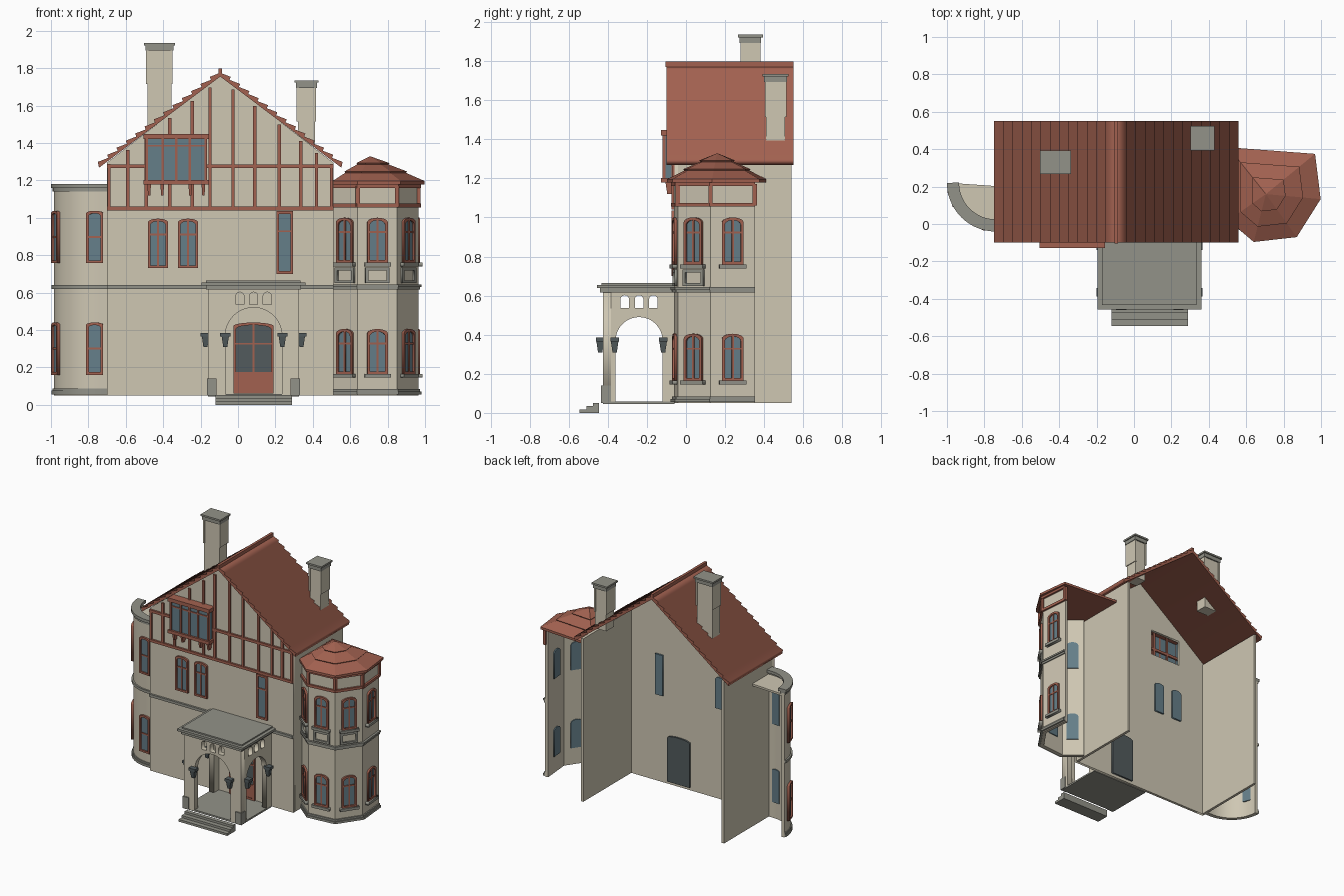
import bpy, bmesh, math
from mathutils import Matrix, Vector

if "Cube" in bpy.data.objects:
    bpy.data.objects.remove(bpy.data.objects["Cube"])


def material(name, rgb):
    m = bpy.data.materials.new(name)
    m.use_nodes = True
    m.diffuse_color = (*rgb, 1)
    m.node_tree.nodes["Principled BSDF"].inputs["Base Color"].default_value = (*rgb, 1)
    return m


plaster = material("plaster", (0.62, 0.57, 0.45))
brown = material("red brown", (0.36, 0.12, 0.08))
stone = material("grey stone", (0.29, 0.29, 0.25))
glass = material("blue glass", (0.13, 0.21, 0.25))
slate = material("dark slate", (0.085, 0.105, 0.11))


def add(name, mesh, mat):
    mesh.materials.clear()
    mesh.materials.append(mat)
    ob = bpy.data.objects.new(name, mesh)
    bpy.context.collection.objects.link(ob)
    return ob


def from_bmesh(name, bm, mat):
    bmesh.ops.recalc_face_normals(bm, faces=bm.faces)
    mesh = bpy.data.meshes.new(name)
    bm.to_mesh(mesh)
    bm.free()
    return add(name, mesh, mat)


def box(name, x0, x1, y0, y1, z0, z1, mat, taper=1):
    bm = bmesh.new()
    bmesh.ops.create_cube(bm, size=1)
    for v in bm.verts:
        k = taper if v.co.z < 0 else 1
        v.co = ((x0 + x1) / 2 + v.co.x * (x1 - x0) * k,
                (y0 + y1) / 2 + v.co.y * (y1 - y0) * k,
                (z0 + z1) / 2 + v.co.z * (z1 - z0))
    return from_bmesh(name, bm, mat)


def loft(name, rings, mat):
    """Closed skin through rings of equal length."""
    bm = bmesh.new()
    vs = [[bm.verts.new(p) for p in r] for r in rings]
    n = len(rings[0])
    for a, b in zip(vs, vs[1:]):
        for i in range(n):
            bm.faces.new((a[i], a[(i + 1) % n], b[(i + 1) % n], b[i]))
    bm.faces.new(vs[0])
    bm.faces.new(vs[-1])
    return from_bmesh(name, bm, mat)


def plate(name, loops, mat, w0, w1, origin=(0, 0), angle=0):
    """Upright filled outline with holes; w is the distance along its outward normal."""
    cu = bpy.data.curves.new(name, 'CURVE')
    cu.dimensions, cu.fill_mode, cu.extrude = '2D', 'BOTH', (w1 - w0) / 2
    for pts in loops:
        s = cu.splines.new('POLY')
        s.points.add(len(pts) - 1)
        for p, (u, z) in zip(s.points, pts):
            p.co = (u, z, 0, 1)
        s.use_cyclic_u = True
    tmp = bpy.data.objects.new(name + "_outline", cu)
    bpy.context.collection.objects.link(tmp)
    dg = bpy.context.evaluated_depsgraph_get()
    mesh = bpy.data.meshes.new_from_object(tmp.evaluated_get(dg))
    bpy.data.objects.remove(tmp)
    mesh.transform(Matrix.Translation((*origin, 0)) @ Matrix.Rotation(angle, 4, 'Z')
                   @ Matrix.Rotation(math.pi / 2, 4, 'X') @ Matrix.Translation((0, 0, (w0 + w1) / 2)))
    return add(name, mesh, mat)


def rect(u0, u1, z0, z1):
    return [(u0, z0), (u1, z0), (u1, z1), (u0, z1)]


def arch(u0, u1, z0, z1, rise, n=12):
    c, r = (u0 + u1) / 2, (u1 - u0) / 2
    return [(u0, z0), (u1, z0)] + [(c + r * math.cos(math.pi * i / n),
            z1 - rise + rise * math.sin(math.pi * i / n)) for i in range(n + 1)]


def window(name, w, z0, z1, origin, angle=0, rise=0.02, pane=glass, split=0.68, upright=True):
    h, f, b = w / 2, 0.014, 0.005
    shape = (lambda i: arch(-h + i, h - i, z0 + i, z1 - i, rise)) if rise else \
            (lambda i: rect(-h + i, h - i, z0 + i, z1 - i))
    plate(name + "_frame", [shape(0), shape(f)], brown, -0.005, 0.014, origin, angle)
    plate(name + "_glass", [shape(f * 0.9)], pane, -0.033, 0.004, origin, angle)
    zm = z0 + (z1 - z0) * split
    plate(name + "_crossbar", [rect(-h + f, h - f, zm - b, zm + b)], brown, 0, 0.01, origin, angle)
    if upright:
        plate(name + "_mullion", [rect(-b, b, z0 + f, z1 - f)], brown, 0, 0.01, origin, angle)


def ribbon(name, path, z0, z1, inner, outer, mat, smooth=False):
    """Wall or moulding that follows a plan path, offset with mitred corners."""
    pts = [Vector(p) for p in path]
    dirs = [(b - a).normalized() for a, b in zip(pts, pts[1:])]
    rings = []
    for i, p in enumerate(pts):
        d0, d1 = dirs[max(i - 1, 0)], dirs[min(i, len(dirs) - 1)]
        n0, n1 = Vector((d0.y, -d0.x)), Vector((d1.y, -d1.x))
        m = (n0 + n1) / (1 + n0.dot(n1))
        a, b = p + m * inner, p + m * outer
        rings.append([(a.x, a.y, z0), (b.x, b.y, z0), (b.x, b.y, z1), (a.x, a.y, z1)])
    ob = loft(name, rings, mat)
    if smooth:
        bpy.ops.object.select_all(action='DESELECT')
        ob.select_set(True)
        bpy.context.view_layer.objects.active = ob
        bpy.ops.object.shade_smooth_by_angle(angle=math.radians(30))


# Main house: gabled front and two side walls, open at the back
L, R, FRONT, MID, SLOPE = -0.70, 0.51, -0.06, -0.095, 0.76
gable = [(L, 0.05), (R, 0.05), (R, 1.295), (MID, 1.76), (L, 1.295)]
plate("front_wall", [gable, rect(-0.46, -0.2, 1.21, 1.41)], plaster, -0.02, 0, (0, FRONT))
box("right_side_wall", L, L + 0.02, FRONT + 0.02, 0.54, 0.05, 1.295, plaster)
box("left_side_wall", R - 0.02, R, FRONT + 0.02, 0.54, 0.05, 1.295, plaster)
box("front_string_course", L, R, FRONT - 0.015, FRONT, 0.62, 0.64, stone)

# Roof with overlapping courses
COURSES, HALF = 13, 0.648


def roof_side(s):
    out = []
    for i in range(COURSES):
        for t, lift in ((i, 0.016), (i + 1, 0)):
            d = HALF * (1 - t / COURSES)
            out.append((MID + s * (d + lift * 0.4), 1.775 - SLOPE * d + lift))
    return out


right, left = roof_side(-1), roof_side(1)
eave = 1.775 - SLOPE * HALF - 0.015
plate("main_roof", [[(MID - HALF, eave)] + right + left[::-1][1:]
      + [(MID + HALF, eave), (MID, 1.755)]], brown, -0.55, 0.10)
box("roof_ridge", MID - 0.01, MID + 0.01, -0.105, 0.55, 1.77, 1.797, brown)

# Half timbering on the gable
for z in (1.04, 1.265):
    box("gable_rail", L, R, FRONT - 0.014, FRONT, z, z + 0.02, brown)
for x in (-0.69, -0.59, -0.49, -0.365, -0.245, -0.15, -0.027, 0.09, 0.22, 0.335, 0.42, 0.50):
    box("gable_post", x - 0.009, x + 0.009, FRONT - 0.012, FRONT, 1.05,
        1.745 - SLOPE * (abs(x - MID) + 0.009), brown)

# Front windows and door
window("tall_window_1", 0.108, 0.73, 0.995, (-0.428, FRONT))
window("tall_window_2", 0.108, 0.73, 0.995, (-0.267, FRONT))
window("stair_window", 0.09, 0.70, 1.035, (0.25, FRONT), rise=0, upright=False)
window("door", 0.215, 0.06, 0.44, (0.083, FRONT), pane=slate, split=0.7)
box("door_panel", -0.02, 0.185, FRONT - 0.01, FRONT, 0.065, 0.175, brown)

# Projecting gable window
box("bay_sill", -0.505, -0.155, -0.127, FRONT, 1.178, 1.203, brown)
box("bay_head", -0.505, -0.155, -0.127, FRONT, 1.42, 1.448, brown)
box("bay_glass", -0.485, -0.175, -0.112, -0.106, 1.20, 1.42, glass)
box("bay_transom", -0.49, -0.17, -0.118, -0.108, 1.38, 1.39, brown)
for x in (-0.488, -0.403, -0.33, -0.257, -0.172):
    box("bay_mullion", x - 0.007, x + 0.007, -0.12, -0.105, 1.20, 1.42, brown)
for x in (-0.488, -0.172):
    box("bay_side_glass", x - 0.003, x + 0.003, -0.108, FRONT, 1.20, 1.42, glass)
    box("bay_wall_post", x - 0.007, x + 0.007, -0.075, FRONT, 1.20, 1.42, brown)
for x in (-0.475, -0.405, -0.255, -0.185):
    box("bay_bracket", x - 0.01, x + 0.01, -0.105, FRONT, 1.12, 1.18, brown, 0.6)

# Chimneys
for x0, x1, y0, y1, z0, z1 in ((-0.485, -0.355, 0.285, 0.375, 1.48, 1.935),
                               (0.32, 0.412, 0.41, 0.507, 1.385, 1.735)):
    box("chimney", x0, x1, y0, y1, z0, z1 - 0.02, plaster)
    for k, (a, b) in enumerate(((0.01, 0.03), (0.018, 0.013))):
        box("chimney_cap", x0 - a, x1 + a, y0 - a, y1 + a, z1 - b - 0.012 * (1 - k), z1 - 0.012 * (1 - k), stone)
    for x in (x0, x1):
        box("chimney_strip", x - 0.006, x + 0.006, y0 - 0.006, y1 + 0.006, z1 - 0.22, z1 - 0.03, plaster)

# Porch with arched openings on three sides
PL, PR, PF = -0.16, 0.325, -0.425


def porch_wall(name, u0, u1, a0, a1, top, origin, angle):
    opening = arch(a0, a1, 0.05, top, (a1 - a0) / 2, 24)
    outline = [(u0, 0.05), (u0, 0.62), (u1, 0.62), (u1, 0.05)] + opening[1:] + opening[:1]
    c = (a0 + a1) / 2
    holes = [arch(c + d - 0.022, c + d + 0.022, 0.537, 0.602, 0.022) for d in (-0.073, 0, 0.073)]
    plate(name, [outline] + holes, plaster, -0.04, 0, origin, angle)


porch_wall("porch_front", PL, PR, -0.068, 0.235, 0.52, (0, PF), 0)
for name, x in (("porch_right_side", PL + 0.04), ("porch_left_side", PR)):
    porch_wall(name, PF + 0.04, FRONT, -0.36, -0.12, 0.49, (x, 0), math.pi / 2)
box("porch_floor", PL, PR, PF, FRONT, 0.045, 0.058, stone)
box("porch_cornice", PL - 0.012, PR + 0.012, PF - 0.015, FRONT, 0.615, 0.64, stone)
box("porch_roof", PL - 0.035, PR + 0.035, PF - 0.031, FRONT, 0.638, 0.655, stone)
box("porch_roof_top", PL - 0.01, PR + 0.01, PF - 0.008, FRONT, 0.65, 0.665, stone)
for i in range(3):
    box("entrance_step", -0.12, 0.29, -0.545 + 0.035 * i, -0.445, 0.017 * i, 0.017 * (i + 1), stone)
for x in (-0.14, 0.306):
    box("porch_plinth", x - 0.025, x + 0.025, PF - 0.01, PF + 0.04, 0.05, 0.14, stone)
for x, y in [(-0.068, PF - 0.014), (0.237, PF - 0.014)] + \
            [(x, y) for x in (PL - 0.014, PR + 0.014) for y in (-0.365, -0.117)]:
    box("arch_bracket", x - 0.02, x + 0.02, y - 0.02, y + 0.02, 0.31, 0.37, slate, 0.55)
    box("arch_bracket_cap", x - 0.027, x + 0.027, y - 0.022, y + 0.022, 0.365, 0.385, slate)

# Round corner tower
CX, CY, RAD = -0.74, 0.22, 0.245
arc = [(CX + RAD * math.cos(math.pi * (1 + i / 40)), CY + RAD * math.sin(math.pi * (1 + i / 40)))
       for i in range(21)] + [(L, CY - RAD)]
ribbon("round_tower_wall", arc, 0.05, 1.15, -0.025, 0, plaster, True)
for name, z0, z1, inner, outer in (("base", 0.055, 0.075, 0, 0.012), ("base_top", 0.075, 0.087, 0, 0.007),
                                   ("string_course", 0.62, 0.64, 0, 0.012),
                                   ("cornice", 1.14, 1.158, -0.03, 0.006), ("coping", 1.158, 1.18, -0.05, 0.015)):
    ribbon("round_tower_" + name, arc, z0, z1, inner, outer, stone, True)
lid = [(x, y) for x, y in arc] + [(L, 0.2)]
loft("round_tower_lid", [[(x, y, z) for x, y in lid] for z in (1.125, 1.14)], plaster)
for a in (math.radians(-6), math.radians(-70)):
    spot = (CX + RAD * math.sin(a), CY - RAD * math.cos(a))
    for z0 in (0.16, 0.757):
        window("round_tower_window", 0.09, z0, z0 + 0.28, spot, a, rise=0.012, upright=False, split=0.5)

# Faceted tower
walk = [(0.51, 0.045), (0.64, -0.062), (0.85, -0.042), (0.965, 0.125), (0.945, 0.352)]
ribbon("bay_tower_wall", walk, 0.05, 1.18, -0.025, 0, plaster)
for name, z0, z1, outer, mat in (("base", 0.055, 0.072, 0.016, stone), ("base_top", 0.072, 0.085, 0.009, stone),
                                 ("string_course", 0.615, 0.63, 0.009, stone),
                                 ("string_top", 0.63, 0.643, 0.016, stone),
                                 ("lower_rail", 1.055, 1.075, 0.014, brown),
                                 ("upper_rail", 1.16, 1.18, 0.014, brown)):
    ribbon("bay_tower_" + name, walk, z0, z1, 0, outer, mat)
for x, y in walk[1:]:
    box("bay_tower_post", x - 0.011, x + 0.011, y - 0.011, y + 0.011, 1.06, 1.17, brown)
for i, (p, q) in enumerate(zip(walk, walk[1:])):
    a = math.atan2(q[1] - p[1], q[0] - p[0])
    mid = ((p[0] + q[0]) / 2, (p[1] + q[1]) / 2)
    for z0 in (0.165, 0.76):
        window("bay_tower_window", 0.11, z0, z0 + 0.24, mid, a, rise=0.025)
        plate("bay_tower_sill", [rect(-0.07, 0.07, z0 - 0.02, z0)], stone, 0, 0.025, mid, a)
    if i < 3:
        plate("bay_tower_panel", [rect(-0.065, 0.065, 0.65, 0.733), rect(-0.048, 0.048, 0.665, 0.718)],
              stone, 0, 0.012, mid, a)

# Faceted tower roof in three overlapping tiers
plan = [(0.505, 0.41), (0.505, 0.02), (0.64, -0.096), (0.87, -0.07), (0.998, 0.133), (0.968, 0.375)]
AX, AY = 0.705, 0.16
tiers = [(1, 1.178), (1, 1.196), (0.66, 1.240), (0.68, 1.247), (0.34, 1.285), (0.36, 1.292), (0.01, 1.328)]
loft("bay_tower_roof", [[(AX + (x - AX) * k, AY + (y - AY) * k, z) for x, y in plan] for k, z in tiers], brown)
